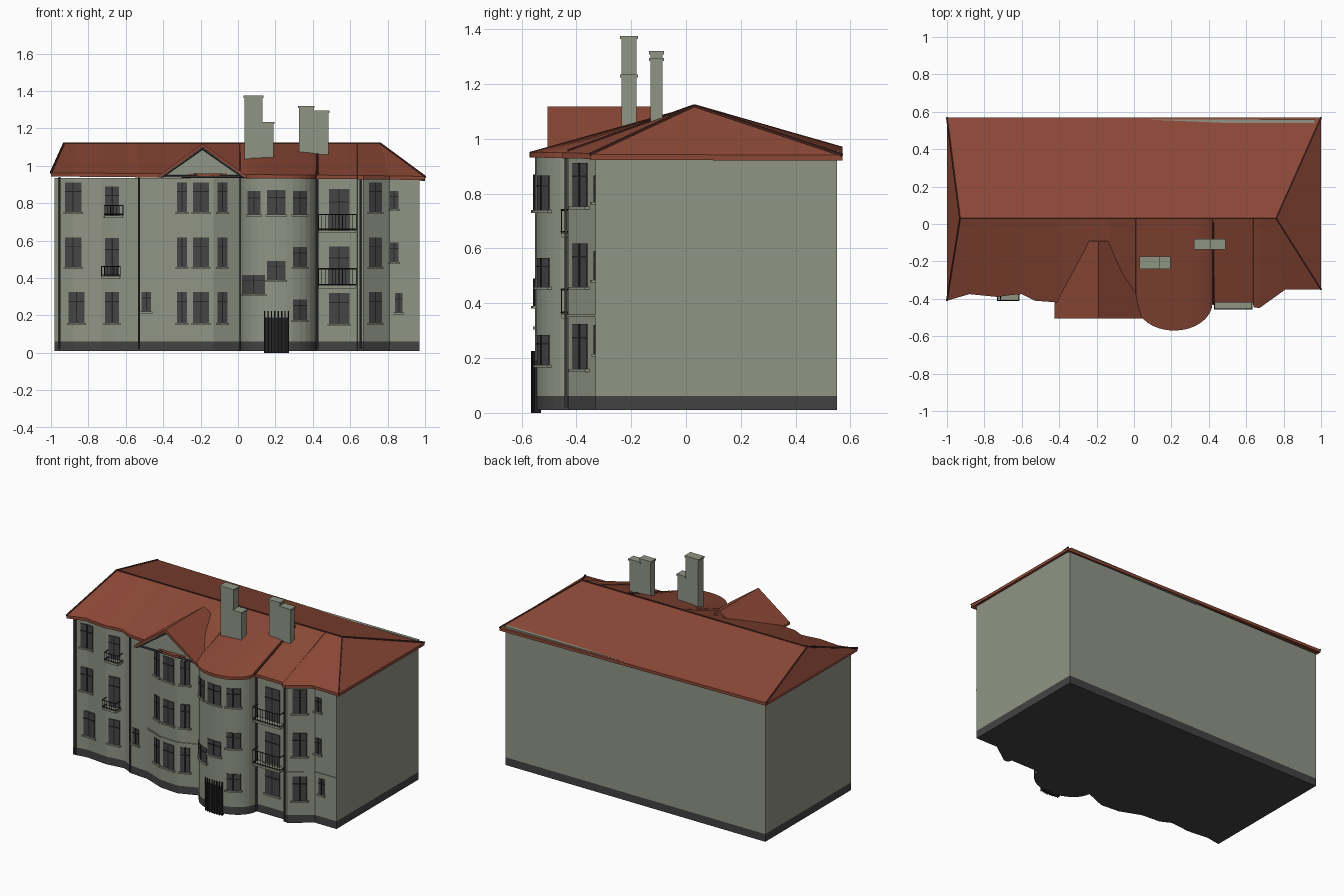
import bpy, bmesh, math
from mathutils import Vector

cube = bpy.data.objects.get("Cube")
if cube:
    bpy.data.objects.remove(cube, do_unlink=True)


def material(name, r, g, b):
    m = bpy.data.materials.new(name)
    m.use_nodes = True
    m.diffuse_color = (r, g, b, 1)
    m.node_tree.nodes["Principled BSDF"].inputs["Base Color"].default_value = (r, g, b, 1)
    return m


PLASTER = material("grey_green_plaster", 0.28, 0.30, 0.235)
TILE = material("red_tile", 0.26, 0.065, 0.037)
RIDGE = material("dark_red_ridge", 0.09, 0.025, 0.018)
STONE = material("dark_grey_stone", 0.055, 0.055, 0.055)
GLASS = material("window_grey", 0.06, 0.06, 0.06)
IRON = material("black_iron", 0.018, 0.018, 0.018)


def finish(name, bm, mat):
    bmesh.ops.recalc_face_normals(bm, faces=bm.faces)
    mesh = bpy.data.meshes.new(name)
    bm.to_mesh(mesh)
    bm.free()
    mesh.materials.append(mat)
    ob = bpy.data.objects.new(name, mesh)
    bpy.context.collection.objects.link(ob)
    return ob


def prism(name, outline, axis, mat):
    """Sweep a closed outline of 3D points along a vector."""
    bm = bmesh.new()
    face = bm.faces.new([bm.verts.new(p) for p in outline])
    ext = bmesh.ops.extrude_face_region(bm, geom=[face])
    moved = [v for v in ext["geom"] if isinstance(v, bmesh.types.BMVert)]
    bmesh.ops.translate(bm, verts=moved, vec=axis)
    if face.is_valid and len(bm.faces) < len(outline) + 2:
        bm.faces.new([v for v in face.verts])
    return finish(name, bm, mat)


def box(name, x0, x1, y0, y1, z0, z1, mat):
    return prism(name, [(x0, y0, z0), (x1, y0, z0), (x1, y1, z0), (x0, y1, z0)],
                 (0, 0, z1 - z0), mat)


def rod(name, a, b, radius, mat, sides=6):
    a, b = Vector(a), Vector(b)
    bm = bmesh.new()
    bmesh.ops.create_cone(bm, cap_ends=True, segments=sides, radius1=radius,
                          radius2=radius, depth=(b - a).length)
    turn = (b - a).to_track_quat('Z', 'Y').to_matrix().to_4x4()
    turn.translation = (a + b) / 2
    bmesh.ops.transform(bm, matrix=turn, verts=bm.verts)
    return finish(name, bm, mat)


# Wavy street front, left to right, with a round stair tower
front = [(-.98, -.37), (-.88, -.355), (-.73, -.37), (-.66, -.36), (-.6, -.355), (-.53, -.39),
         (-.40, -.40), (-.26, -.455), (-.13, -.465), (.008, -.41)]
for i in range(17):
    a = math.pi * (1 - i / 16)
    front.append((.215 + .205 * math.cos(a), -.40 - .15 * math.sin(a)))
front += [(.635, -.40), (.64, -.425), (.67, -.43), (.81, -.33), (.97, -.33)]


def wall_y(x):
    for (xa, ya), (xb, yb) in zip(front, front[1:]):
        if xa <= x <= xb:
            return ya + (yb - ya) * (x - xa) / (xb - xa)
    return front[-1][1]


def ribbon(name, x0, x1, z0, z1, depth, mat):
    """Thin plate that follows the street front."""
    xs = [x0] + [p[0] for p in front if x0 < p[0] < x1] + [x1]
    outer = [(x, wall_y(x) - depth, z0) for x in xs]
    inner = [(x, wall_y(x) + .01, z0) for x in reversed(xs)]
    return prism(name, outer + inner, (0, 0, z1 - z0), mat)


# Walls and plinth
back = [(.97, .55), (-.98, .55)]
for name, z0, z1, mat in (("plinth", .01, .062, STONE), ("walls", .062, .936, PLASTER)):
    prism(name, [(x, y, z0) for x, y in front + back], (0, 0, z1 - z0), mat)
box("back_wall_top", -.03, .968, .54, .56, .93, .955, PLASTER)

# Main roof: eaves follow the street front and rise to one ridge
RL, RR = Vector((-.93, .03, 1.12)), Vector((.76, .03, 1.12))
eaves = [Vector((-1, -.41, .962))]
eaves += [Vector((x, y - .02, .954 - .009 * x)) for x, y in front[1:-1]]
eaves += [Vector((1, -.35, .943))]
bm = bmesh.new()
ev = [bm.verts.new(p) for p in eaves]
rv = [bm.verts.new((min(max(p.x, RL.x), RR.x), RL.y, RL.z)) for p in eaves]
bl, br = bm.verts.new((-1, .57, .965)), bm.verts.new((1, .57, .94))
for i in range(len(ev) - 1):
    bm.faces.new([ev[i], ev[i + 1], rv[i + 1], rv[i]])
bm.faces.new([ev[0], rv[0], bl])
bm.faces.new([ev[-1], br, rv[-1]])
bm.faces.new([bl] + rv + [br])
bmesh.ops.remove_doubles(bm, verts=bm.verts, dist=.0001)
bmesh.ops.dissolve_degenerate(bm, edges=bm.edges, dist=.0001)
ext = bmesh.ops.extrude_face_region(bm, geom=bm.faces[:], use_keep_orig=True)
bmesh.ops.translate(bm, vec=(0, 0, -.02),
                    verts=[v for v in ext["geom"] if isinstance(v, bmesh.types.BMVert)])
finish("main_roof", bm, TILE)

# Ridge and hip caps
rod("ridge_cap", RL, RR, .005, RIDGE)
for end, corners in ((RL, (eaves[0], (-1, .57, .965))), (RR, (eaves[-1], (1, .57, .94)))):
    for c in corners:
        rod("hip_cap", end, c, .006, RIDGE)
rod("roof_seam", (.425, .01, 1.11), (.425, -.43, .955), .007, RIDGE)

# Gable over the bay: two roof slabs, pediment wall and timber trim
GX, GZ, GF, GB = -.19, 1.118, -.505, -.09
for s in (-1, 1):
    edge = GX + s * .235
    prism("gable_roof", [(GX, GF, GZ), (edge, GF, .948), (edge, GF, .932), (GX, GF, GZ - .018)],
          (0, GB - GF, 0), TILE)
    rod("gable_rake_beam", (GX, GF + .01, GZ - .024), (GX + s * .225, GF + .01, .937), .007, STONE)
    rod("gable_bracket", (GX + s * .2, GF + .01, .945), (GX + s * .2, -.40, .945), .006, STONE)
prism("pediment", [(GX - .215, -.472, .94), (GX + .215, -.472, .94), (GX, -.472, 1.1)],
      (0, .3, 0), PLASTER)
rod("gable_tie_beam", (GX - .21, GF + .02, .944), (GX + .21, GF + .02, .944), .007, STONE)
ribbon("bay_eave", -.22, -.06, .945, .958, .035, TILE)

# Chimneys: a tall and a short stack each
for x0, x1, y0, y1, top in ((.035, .13, -.235, -.18, 1.375), (.13, .19, -.235, -.18, 1.235),
                            (.325, .405, -.13, -.085, 1.32), (.405, .485, -.13, -.085, 1.295)):
    box("chimney", x0, x1, y0, y1, 1.0, top - .01, PLASTER)
    box("chimney_cap", x0 - .005, x1 + .005, y0 - .005, y1 + .005, top - .012, top, PLASTER)

# Windows: left, right and the (bottom, top) of each storey
storeys = ((.16, .325), (.46, .618), (.752, .912))
windows = [(-.905, -.82, storeys[:1]), (-.925, -.838, storeys[1:]),
           (-.71, -.635, ((.16, .325), (.41, .615), (.73, .89))),
           (-.515, -.465, ((.22, .325),)),
           (-.325, -.272, storeys), (-.24, -.155, storeys), (-.11, -.055, storeys),
           (.05, .12, ((.74, .865),)), (.155, .255, ((.39, .49), (.74, .87))),
           (.022, .145, ((.315, .415),)),
           (.293, .37, ((.175, .285), (.46, .565), (.74, .865))),
           (.487, .595, ((.155, .32), (.365, .57), (.65, .875))),
           (.70, .77, storeys),
           (.812, .857, ((.485, .59), (.77, .865))), (.84, .88, ((.215, .32),))]
for x0, x1, spans in windows:
    mid = (x0 + x1) / 2
    for z0, z1 in spans:
        ribbon("window_pane", x0, x1, z0, z1, .005, GLASS)
        ribbon("window_mullion", mid - .003, mid + .003, z0, z1, .008, IRON)
        bar = z0 + .68 * (z1 - z0)
        ribbon("window_transom", x0, x1, bar, bar + .005, .008, IRON)
        ribbon("window_sill", x0 - .008, x1 + .008, z0 - .01, z0, .015, PLASTER)


# Balconies with iron railings
def balcony(x0, x1, z0, z1, y):
    yb = max(wall_y(x0), wall_y(x1)) + .01
    box("balcony_slab", x0, x1, y, yb, z0 - .015, z0, PLASTER)
    for z in (z0 + .006, z1):
        rod("balcony_rail", (x0, y, z), (x1, y, z), .003, IRON)
        for x in (x0, x1):
            rod("balcony_side_rail", (x, y, z), (x, yb, z), .003, IRON)
    count = round((x1 - x0) / .018)
    for i in range(count + 1):
        x = x0 + (x1 - x0) * i / count
        rod("balcony_bar", (x, y, z0), (x, y, z1), .0018, IRON, 4)


for z0, z1 in ((.36, .45), (.655, .74)):
    balcony(.43, .632, z0, z1, -.455)
for x0, z0, z1 in ((-.73, .41, .462), (-.715, .735, .788)):
    balcony(x0, x0 + .1, z0, z1, -.41)

# Entrance gate
ribbon("gate_panel", .142, .27, .0, .19, .008, IRON)
for i in range(8):
    x = .142 + i * .0183
    rod("gate_bar", (x, wall_y(x) - .012, 0), (x, wall_y(x) - .012, .225), .004, IRON)

# Drain pipes and string course
for x in (-.955, -.53, .425, .655):
    y = wall_y(x) - .01
    rod("drain_pipe", (x, y, .02), (x, y, .94), .006, STONE)
ribbon("string_course", .64, .97, .35, .358, .006, PLASTER)
ribbon("string_course", -.40, .0, .35, .358, .006, PLASTER)
